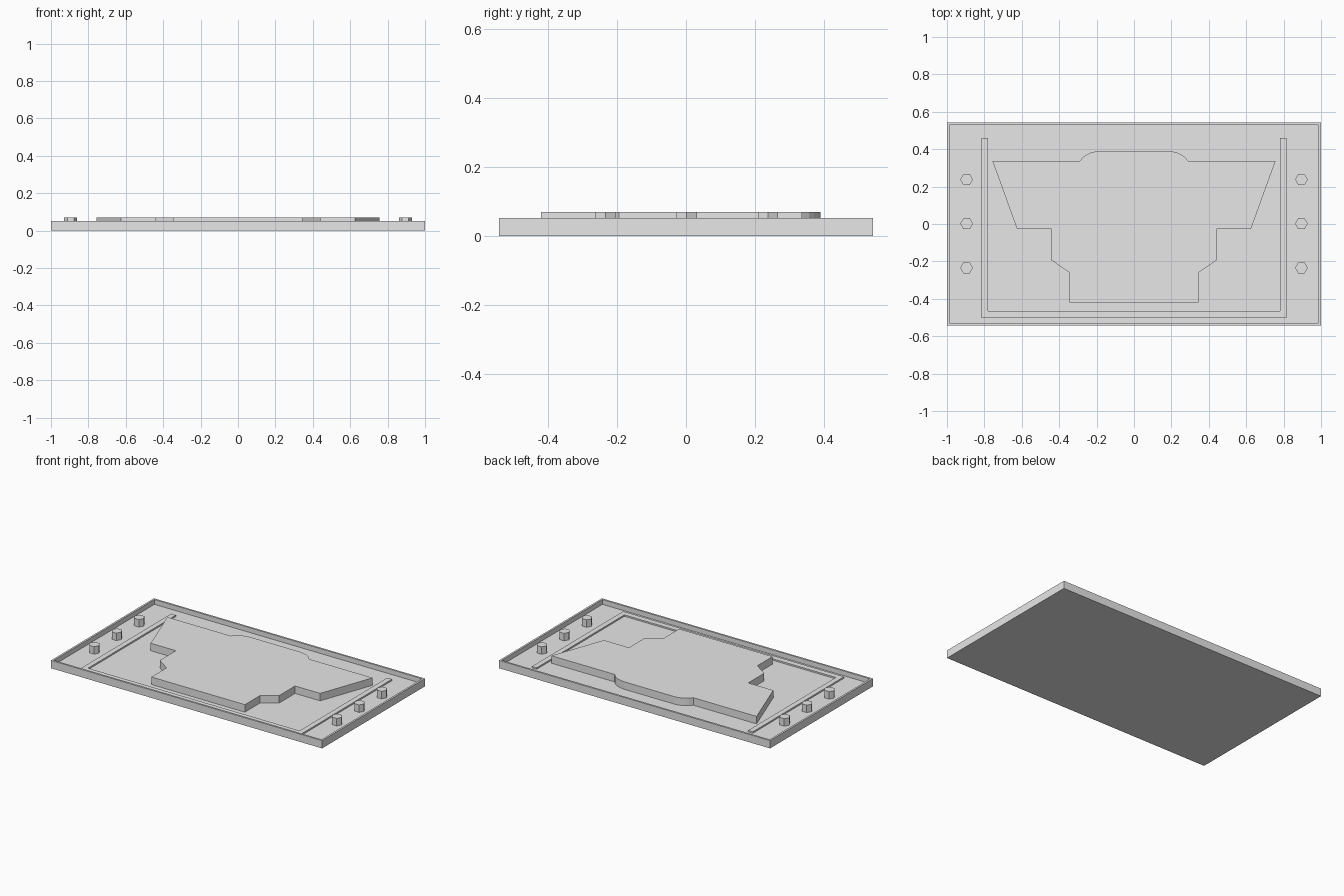
import bpy
import bmesh
import math

cube = bpy.data.objects.get("Cube")
if cube:
    bpy.data.objects.remove(cube, do_unlink=True)

GREY = (0.8, 0.8, 0.8, 1.0)
grey = bpy.data.materials.new("plain grey")
grey.use_nodes = True
grey.diffuse_color = GREY
grey.node_tree.nodes["Principled BSDF"].inputs["Base Color"].default_value = GREY

FLOOR, RIM, RAIL, TOP = 0.02, 0.052, 0.03, 0.07


def finish(name, bm):
    bmesh.ops.recalc_face_normals(bm, faces=bm.faces[:])
    mesh = bpy.data.meshes.new(name)
    bm.to_mesh(mesh)
    bm.free()
    mesh.materials.append(grey)
    obj = bpy.data.objects.new(name, mesh)
    bpy.context.collection.objects.link(obj)
    return obj


def prism(name, outline, bottom, top):
    """Extrude a flat outline upward."""
    bm = bmesh.new()
    face = bm.faces.new([bm.verts.new((x, y, bottom)) for x, y in outline])
    grown = bmesh.ops.extrude_face_region(bm, geom=[face], use_keep_orig=True)
    verts = [g for g in grown["geom"] if isinstance(g, bmesh.types.BMVert)]
    bmesh.ops.translate(bm, verts=verts, vec=(0, 0, top - bottom))
    return finish(name, bm)


def mirrored(half):
    """Complete a right-to-left outline from its +x half."""
    return half + [(-x, y) for x, y in reversed(half)]


# Tray: a slab with its top inset for the rim and pushed down to the floor
bm = bmesh.new()
bmesh.ops.create_cube(bm, size=1)
bmesh.ops.scale(bm, vec=(2, 1.084, RIM), verts=bm.verts)
bmesh.ops.translate(bm, vec=(0, 0, RIM / 2), verts=bm.verts)
bm.normal_update()
top_face = max(bm.faces, key=lambda f: f.calc_center_median().z)
bmesh.ops.inset_region(bm, faces=[top_face], thickness=0.018)
rim_edge = list(top_face.verts)
grown = bmesh.ops.extrude_face_region(bm, geom=[top_face])
bmesh.ops.delete(bm, geom=[f for f in bm.faces if f == top_face], context='FACES_ONLY')
floor_verts = [g for g in grown["geom"] if isinstance(g, bmesh.types.BMVert)]
bmesh.ops.translate(bm, verts=floor_verts, vec=(0, 0, FLOOR - RIM))
finish("tray", bm)

# Low U-shaped rail, open at the back
prism("rail", mirrored([(0.78, -0.465), (0.78, 0.46), (0.815, 0.46), (0.815, -0.502)]),
      FLOOR, RAIL)

# Central stepped plate with a rounded bulge at the back
half = [(0.345, -0.42), (0.345, -0.26), (0.44, -0.195), (0.44, -0.027),
        (0.625, -0.027), (0.757, 0.337), (0.29, 0.337)]
radius = 0.141
for step in range(1, 6):
    a = math.radians(50 * (1 - step / 5))
    half.append((0.182 + radius * math.sin(a), 0.39 - radius * (1 - math.cos(a))))
prism("centre_plate", mirrored(half), FLOOR, TOP)

# Three hexagonal pegs along each side
for side, sx in (("left", 1), ("right", -1)):
    for place, y in (("back", 0.238), ("middle", 0.002), ("front", -0.234)):
        ring = [(sx * 0.895 + 0.034 * math.cos(k * math.pi / 3),
                 y + 0.034 * math.sin(k * math.pi / 3)) for k in range(6)]
        prism(f"{side}_{place}_peg", ring, FLOOR, TOP)
